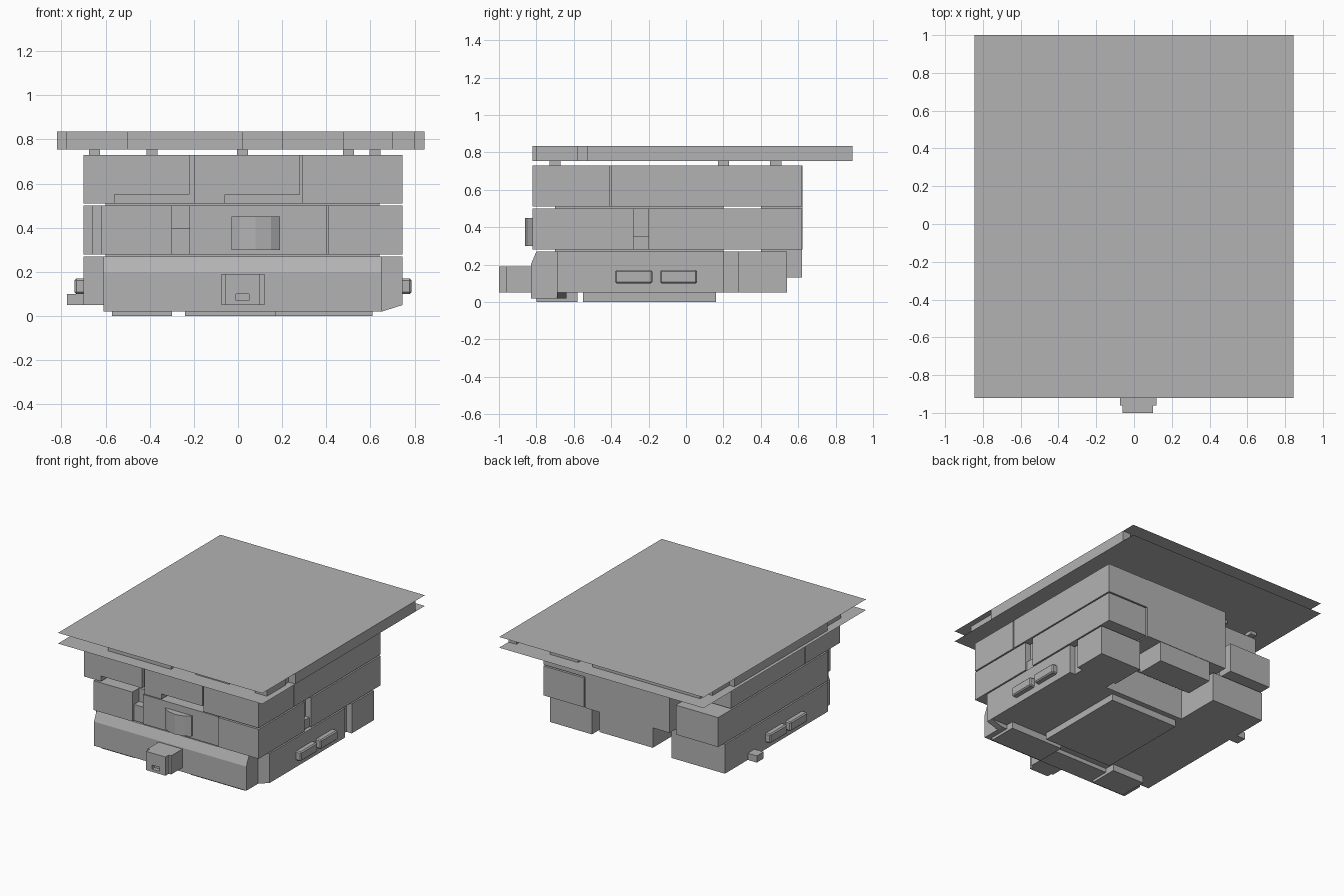
import bpy
import bmesh

cube = bpy.data.objects.get("Cube")
if cube:
    bpy.data.objects.remove(cube, do_unlink=True)

# One plain grey for the whole stack
grey = bpy.data.materials.new("plain_grey")
grey.use_nodes = True
grey.diffuse_color = (0.45, 0.45, 0.45, 1)
grey.node_tree.nodes["Principled BSDF"].inputs["Base Color"].default_value = grey.diffuse_color

# Shared limits of the body and height ranges of the tiers
FRONT, BACK, LEFT, RIGHT = -0.82, 0.62, 0.745, -0.7
LOW, MID, TOP = (0.05, 0.27), (0.28, 0.5), (0.51, 0.73)
GAP = (0.755, 0.835)


def finish(name, bm):
    mesh = bpy.data.meshes.new(name)
    bm.to_mesh(mesh)
    bm.free()
    mesh.materials.append(grey)
    obj = bpy.data.objects.new(name, mesh)
    bpy.context.collection.objects.link(obj)
    return obj


def box(name, xs, ys, zs):
    bm = bmesh.new()
    bmesh.ops.create_cube(bm, size=1)
    for v in bm.verts:
        v.co = [span[0] if c < 0 else span[1] for c, span in zip(v.co, (xs, ys, zs))]
    return finish(name, bm)


def sheet(name, z):
    bm = bmesh.new()
    bmesh.ops.create_grid(bm, x_segments=1, y_segments=1, size=1)
    for v in bm.verts:
        v.co = (v.co.x * 0.845, v.co.y * 0.96 + 0.04, z)
    return finish(name, bm)


def prism(name, profile, direction):
    bm = bmesh.new()
    face = bm.faces.new([bm.verts.new(p) for p in profile])
    new = bmesh.ops.extrude_face_region(bm, geom=[face])["geom"]
    bmesh.ops.translate(bm, vec=direction, verts=[g for g in new if isinstance(g, bmesh.types.BMVert)])
    bmesh.ops.recalc_face_normals(bm, faces=bm.faces)
    return finish(name, bm)


# Lid: two thin sheets with filler blocks between them
sheet("upper_sheet", GAP[1])
sheet("lower_sheet", GAP[0])
box("lid_core", (-0.78, 0.79), (-0.72, 0.8), GAP)
box("lid_left_wall", (0.78, 0.845), (-0.53, 0.89), GAP)
box("lid_left_front_block", (0.7, 0.8), (-0.8, -0.58), GAP)
box("lid_right_wall", (-0.82, -0.77), (-0.5, 0.6), GAP)
box("lid_front_block", (-0.5, 0.02), (FRONT, -0.7), GAP)
box("lid_front_corner_block", (0.2, 0.48), (-0.79, -0.7), GAP)
box("lid_back_block", (-0.74, 0.15), (0.78, 0.89), GAP)
box("lid_back_corner_block", (0.27, 0.5), (0.78, 0.89), GAP)

# Short posts carrying the lid
for y in (-0.7, 0.2, 0.48):
    for x in (-0.65, -0.39, 0.02, 0.5, 0.62):
        box("lid_post", (x - 0.025, x + 0.025), (y - 0.03, y + 0.03), (TOP[1], GAP[0]))

# Inner spacers that hold the tiers apart
for tier in (LOW, MID):
    box("tier_spacer", (-0.6, 0.64), (-0.7, 0.2), (tier[1] - 0.01, tier[1] + 0.02))

# Top tier: core, front row with undercuts, side rows
box("top_core", (-0.66, 0.7), (-0.72, 0.45), TOP)
box("top_front_left", (0.29, LEFT), (FRONT, -0.41), TOP)
box("top_front_right_corner", (RIGHT, -0.56), (FRONT, -0.41), TOP)
box("top_front_middle_end", (-0.2, -0.06), (FRONT, -0.7), TOP)
for name, xs in (("right", (-0.56, -0.22)), ("middle", (-0.06, 0.28))):
    box("top_front_" + name, xs, (FRONT, -0.7), (0.55, TOP[1]))
box("top_side_left", (0.4, LEFT), (-0.4, BACK), TOP)
box("top_side_right", (RIGHT, -0.3), (-0.4, 0.47), TOP)

# Middle tier
box("middle_core", (-0.66, 0.7), (-0.74, 0.5), MID)
box("middle_front_left", (0.41, LEFT), (FRONT, -0.28), MID)
box("middle_front_right", (-0.62, -0.3), (FRONT, -0.6), MID)
box("middle_front_notch_step", (-0.3, -0.22), (-0.8, -0.7), (MID[0], 0.4))
box("middle_front_panel", (-0.22, 0.4), (-0.81, -0.7), MID)
box("middle_side_left", (0.41, LEFT), (-0.2, BACK), MID)
box("middle_side_left_step", (0.6, 0.73), (-0.28, -0.2), (MID[0], 0.35))
box("middle_side_right", (RIGHT, -0.35), (-0.68, BACK), MID)

# Half-round knob on the front, facets left flat
knob = [(-0.03, -0.8), (-0.03, -0.82), (0.01, -0.845), (0.08, -0.86), (0.15, -0.845), (0.19, -0.82), (0.19, -0.8)]
prism("front_knob", [(x, y, 0.3) for x, y in knob], (0, 0, 0.15))

# Tall panel on the back with a lower tongue
box("back_panel", (-0.3, 0.4), (0.4, BACK + 0.003), (MID[0], TOP[1]))
box("back_tongue", (-0.16, 0.28), (0.4, BACK), (0.13, MID[0]))

# Bottom tier: body, rear blocks and front bumper with sloped top
box("bottom_body", (RIGHT, LEFT), (-0.68, 0.2), LOW)
box("bottom_rear_left", (0.4, LEFT), (0.28, 0.54), LOW)
box("bottom_rear_left_link", (0.42, 0.7), (0.18, 0.3), LOW)
box("bottom_rear_right", (RIGHT, -0.26), (0.18, 0.54), LOW)
bumper = [(-0.83, 0.02), (-0.83, 0.2), (-0.8, 0.27), (-0.66, 0.27), (-0.66, 0.02)]
prism("front_bumper", [(-0.61, y, z) for y, z in bumper], (1.26, 0, 0))
cheek = [(LEFT, 0.05), (LEFT, 0.27), (0.6, 0.27), (0.6, 0.02), (0.65, 0.02)]
prism("bumper_left_cheek", [(x, -0.69, z) for x, z in cheek], (0, 0.05, 0))

# Plug on the front with a small slot
box("plug_collar", (-0.075, 0.12), (-0.96, -0.8), (0.05, 0.19))
plug = box("plug_tip", (-0.06, 0.1), (-1, -0.9), (0.05, 0.19))
slot = box("plug_slot_cutter", (-0.01, 0.05), (-1.1, -0.97), (0.07, 0.1))
slot.hide_render = True
slot.hide_set(True)
slot.display_type = "WIRE"
cut = plug.modifiers.new("slot", "BOOLEAN")
cut.operation = "DIFFERENCE"
cut.object = slot
# Apply the slot so that no cutter is left over
evaluated = plug.evaluated_get(bpy.context.evaluated_depsgraph_get())
plug_mesh = bpy.data.meshes.new_from_object(evaluated)
plug.modifiers.clear()
plug.data = plug_mesh
bpy.data.objects.remove(slot, do_unlink=True)

# Side buttons on both sides and one stud on the right
for y in (-0.28, -0.04):
    for name, xs in (("left", (0.7, 0.785)), ("right", (-0.74, -0.65))):
        button = box(name + "_button", xs, (y - 0.1, y + 0.1), (0.1, 0.17))
        bevel = button.modifiers.new("rounded_corners", "BEVEL")
        bevel.width = 0.008
box("right_stud", (-0.775, -0.65), (0.19, 0.27), (0.05, 0.1))

# Feet below the body
box("base_pad", (-0.24, 0.33), (-0.55, 0.16), (0, 0.06))
box("front_foot_left", (0.17, 0.61), (-0.8, -0.58), (0, 0.06))
box("front_foot_right", (-0.57, -0.3), (-0.8, -0.58), (0, 0.06))
